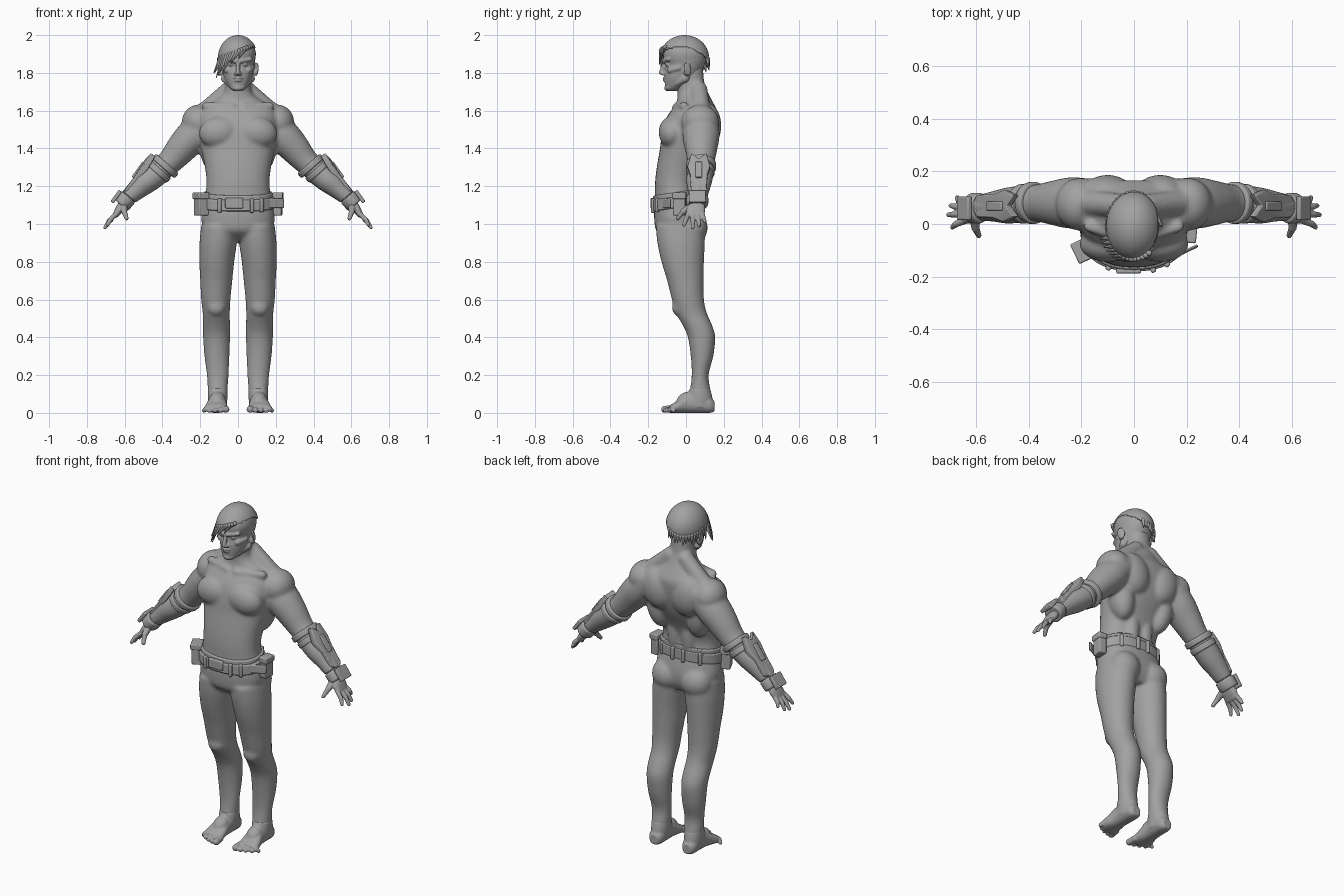
import bpy, bmesh, math
from mathutils import Vector, Matrix, Euler

default = bpy.data.objects.get("Cube")
if default:
    bpy.data.objects.remove(default)

grey = bpy.data.materials.new("plain grey")
grey.use_nodes = True
grey.diffuse_color = (0.36, 0.36, 0.36, 1)
grey.node_tree.nodes["Principled BSDF"].inputs["Base Color"].default_value = grey.diffuse_color

X, Y, Z = Vector((1, 0, 0)), Vector((0, 1, 0)), Vector((0, 0, 1))
ARM_ACROSS = Vector((.75, 0, .66))
ARM_ALONG = Vector((.66, 0, -.75))


def refine(rows, steps=4):
    """Smoothly interpolate between rows of numbers."""
    out = []
    for i in range(len(rows) - 1):
        quad = [rows[max(i - 1, 0)], rows[i], rows[i + 1], rows[min(i + 2, len(rows) - 1)]]
        for k in range(steps):
            t = k / steps
            out.append([b + t / 2 * (c - a + t * (2 * a - 5 * b + 4 * c - d + t * (3 * (b - c) + d - a)))
                        for a, b, c, d in zip(*quad)])
    return out + [list(rows[-1])]


def loft(bm, rows, u=X, v=Y, power=2.0, sides=32):
    """Closed skin over elliptical rings (x, y, z, radius_u, radius_v)."""
    loops = []
    for x, y, z, a, b in rows:
        loop = []
        for i in range(sides):
            c, s = math.cos(math.tau * i / sides), math.sin(math.tau * i / sides)
            c = math.copysign(abs(c) ** (2 / power), c)
            s = math.copysign(abs(s) ** (2 / power), s)
            loop.append(bm.verts.new(Vector((x, y, z)) + u * a * c + v * b * s))
        loops.append(loop)
    for low, high in zip(loops, loops[1:]):
        for i in range(sides):
            j = (i + 1) % sides
            bm.faces.new((low[i], low[j], high[j], high[i]))
    bm.faces.new(loops[0])
    bm.faces.new(loops[-1])


def column(bm, rows, power=2.0):
    """Upright loft from rows (z, front, back, inner, outer)."""
    loft(bm, [((i + o) / 2, (f + k) / 2, z, (o - i) / 2, (k - f) / 2)
              for z, f, k, i, o in refine(rows)], power=power)


def blob(bm, loc, size, rot=(0, 0, 0)):
    bmesh.ops.create_uvsphere(bm, u_segments=24, v_segments=16, radius=1,
                              matrix=Matrix.LocRotScale(Vector(loc), Euler(rot), Vector(size)))


def rod(bm, p, q, r1, r2):
    """Round-ended tapered rod."""
    p, q = Vector(p), Vector(q)
    turn = (q - p).to_track_quat('Z', 'Y').to_matrix().to_4x4()
    bmesh.ops.create_cone(bm, cap_ends=True, segments=12, radius1=r1, radius2=r2,
                          depth=(q - p).length, matrix=Matrix.Translation((p + q) / 2) @ turn)
    blob(bm, p, (r1, r1, r1))
    blob(bm, q, (r2, r2, r2))


def box(bm, loc, size, rot=(0, 0, 0)):
    bmesh.ops.create_cube(bm, size=1, matrix=Matrix.LocRotScale(Vector(loc), Euler(rot), Vector(size)))


def band(bm, loc, a, b, length):
    """Rounded cuff around the arm."""
    rows = []
    for t, k in ((-.5, .9), (-.35, 1), (.35, 1), (.5, .9)):
        rows.append((*(Vector(loc) + ARM_ALONG * length * t), a * k, b * k))
    loft(bm, rows, ARM_ACROSS, Y)


def mirror(bm):
    copy = bmesh.ops.duplicate(bm, geom=bm.verts[:] + bm.edges[:] + bm.faces[:])["geom"]
    for vert in (g for g in copy if isinstance(g, bmesh.types.BMVert)):
        vert.co.x *= -1


def finish(name, bm, voxel=0, smooth=0, bevel=0):
    bmesh.ops.recalc_face_normals(bm, faces=bm.faces[:])
    mesh = bpy.data.meshes.new(name)
    bm.to_mesh(mesh)
    bm.free()
    mesh.materials.append(grey)
    mesh.polygons.foreach_set("use_smooth", [True] * len(mesh.polygons))
    obj = bpy.data.objects.new(name, mesh)
    bpy.context.collection.objects.link(obj)
    if voxel:
        mod = obj.modifiers.new("fuse", 'REMESH')
        mod.mode, mod.voxel_size, mod.use_smooth_shade = 'VOXEL', voxel, True
        mod = obj.modifiers.new("soften", 'SMOOTH')
        mod.factor, mod.iterations = .5, smooth
    else:
        mesh.set_sharp_from_angle(angle=math.radians(40))
    if bevel:
        mod = obj.modifiers.new("round edges", 'BEVEL')
        mod.width, mod.segments = bevel, 2
    return obj


# Body: legs, arms and paired muscles, mirrored, then trunk and neck
bm = bmesh.new()
column(bm, [(.05, 0, .14, .06, .155), (.12, .02, .13, .055, .16), (.2, .03, .12, .05, .165),
            (.3, .025, .145, .045, .178), (.4, .01, .155, .042, .185), (.46, -.015, .14, .042, .187),
            (.53, -.055, .11, .043, .187), (.6, -.075, .095, .04, .195), (.7, -.1, .093, .03, .2),
            (.8, -.13, .095, .02, .205), (.9, -.152, .1, .006, .204), (.99, -.16, .1, .0, .195)])
loft(bm, refine([(.15, .08, 1.56, .08, .09), (.235, .08, 1.47, .09, .098), (.3, .08, 1.4, .082, .086),
                 (.36, .08, 1.33, .068, .072), (.42, .075, 1.28, .065, .068), (.48, .07, 1.23, .06, .062),
                 (.55, .065, 1.165, .045, .05), (.61, .06, 1.11, .032, .04)]), ARM_ACROSS, Y)
blob(bm, (.21, .075, 1.54), (.088, .1, .092))                     # shoulder
blob(bm, (.1, -.075, 1.485), (.108, .07, .085), (0, .15, 0))      # chest
blob(bm, (.1, .115, 1.52), (.095, .072, .12), (0, .25, 0))        # shoulder blade
blob(bm, (.135, .05, 1.4), (.07, .08, .14), (0, .15, 0))          # side of back
blob(bm, (.045, .03, 1.26), (.045, .045, .16))                    # lower back
blob(bm, (.095, .03, .98), (.09, .085, .09))                      # seat
blob(bm, (.115, -.035, .56), (.05, .04, .05))                     # knee
rod(bm, (.05, .07, 1.71), (.17, .08, 1.6), .045, .05)             # neck slope
rod(bm, (.045, .02, 1.79), (.012, -.04, 1.64), .018, .014)        # neck tendon
rod(bm, (.03, -.055, 1.62), (.17, -.01, 1.625), .02, .022)        # collarbone
mirror(bm)
column(bm, [(z, f, k, -a, a) for z, f, k, a in (
    (.91, -.09, .06, .12), (.96, -.155, .085, .175), (1.02, -.168, .09, .194), (1.08, -.168, .08, .188),
    (1.16, -.165, .06, .173), (1.22, -.164, .055, .167), (1.3, -.155, .08, .175), (1.4, -.138, .13, .196),
    (1.48, -.128, .155, .21), (1.55, -.11, .165, .21), (1.6, -.08, .165, .2), (1.64, -.05, .145, .15),
    (1.69, -.045, .12, .08), (1.75, -.05, .097, .066), (1.84, -.05, .09, .066))], 2.25)
finish("body", bm, .0085, 10)

# Hands
bm = bmesh.new()
loft(bm, refine([(.58, .06, 1.14, .03, .036), (.605, .058, 1.11, .025, .038), (.63, .052, 1.075, .022, .05),
                 (.65, .048, 1.045, .015, .046)]), ARM_ACROSS, Y, 2.4)
for base, reach, tip in ((.085, .672, .1), (.062, .695, .07), (.038, .704, .035), (.012, .69, -.012)):
    drop = 1.04 - (reach - .648) * 1.05
    middle = ((.65 + reach) / 2 + .006, (base + tip) / 2, (1.05 + drop) / 2)
    rod(bm, (.643, base, 1.055), middle, .0135, .0125)
    rod(bm, middle, (reach, tip, drop), .0125, .0095)
rod(bm, (.605, .035, 1.1), (.602, -.015, 1.065), .022, .016)
rod(bm, (.602, -.015, 1.065), (.59, -.043, 1.03), .015, .011)
mirror(bm)
finish("hands", bm, .004, 3)

# Feet
bm = bmesh.new()
loft(bm, refine([(.108, .15, .035, .026, .028), (.108, .125, .042, .042, .042), (.108, .07, .055, .047, .055),
                 (.11, .01, .05, .048, .05), (.114, -.04, .034, .058, .034), (.117, -.085, .02, .062, .02)]),
     X, Z, 2.3)
column(bm, [(.03, -.005, .145, .06, .155), (.08, .005, .14, .056, .16), (.13, .02, .128, .055, .16)])
blob(bm, (.11, -.0, .07), (.042, .055, .038), (.5, 0, 0))
for i in range(5):
    size = .019 if i == 0 else .0145 - .0008 * i
    x = .068 + .026 * i
    rod(bm, (x, -.07, .022), (x + .003 * i - .004, -.113 + .006 * i * i / 2, size), size, size)
mirror(bm)
finish("feet", bm, .005, 3)

# Head with face
bm = bmesh.new()
blob(bm, (.036, -.094, 1.845), (.017, .017, .012))                # eye
rod(bm, (.012, -.116, 1.862), (.068, -.094, 1.872), .012, .01)    # brow
rod(bm, (.055, -.082, 1.815), (.075, -.04, 1.825), .018, .015)    # cheekbone
rod(bm, (.02, -.088, 1.725), (.068, -.005, 1.77), .018, .022)     # jaw
blob(bm, (.01, -.122, 1.795), (.011, .012, .009))                 # nostril
blob(bm, (.098, .008, 1.82), (.008, .022, .036), (.2, 0, .4))     # ear
blob(bm, (.09, .0, 1.803), (.012, .012, .018))
mirror(bm)
column(bm, [(z, f, k, -a, a) for z, f, k, a in (
    (1.705, -.1, -.045, .025), (1.725, -.11, .0, .048), (1.765, -.113, .05, .07), (1.8, -.113, .075, .079),
    (1.845, -.106, .1, .086), (1.875, -.118, .108, .092), (1.91, -.12, .108, .094), (1.95, -.1, .09, .08),
    (1.98, -.055, .05, .045))], 2.15)
rod(bm, (0, -.113, 1.858), (0, -.132, 1.802), .009, .012)         # nose
blob(bm, (0, -.112, 1.773), (.026, .012, .006))                   # upper lip
blob(bm, (0, -.111, 1.759), (.022, .012, .006))                   # lower lip
blob(bm, (0, -.097, 1.72), (.026, .018, .017))                    # chin
finish("head", bm, .0045, 3)


def hairline(x, y):
    return 1.9 + .4 * x - .4 * max(0, y)


# Hair: cap cut along a slanted hairline, with pointed locks on its fringe
bm = bmesh.new()
bmesh.ops.create_uvsphere(bm, u_segments=64, v_segments=48, radius=1,
                          matrix=Matrix.LocRotScale(Vector((0, -.008, 1.88)), None, Vector((.106, .13, .12))))
low = [v for v in bm.verts if v.co.z < hairline(v.co.x, v.co.y)]
bmesh.ops.delete(bm, geom=low, context='VERTS')
cap = finish("hair_cap", bm)
solid = cap.modifiers.new("thickness", 'SOLIDIFY')
solid.thickness = .014

bm = bmesh.new()
for i in range(30):
    degrees = -55 - 8 * i
    t = math.radians(degrees)
    x, y = .1 * math.cos(t), .125 * math.sin(t) - .008
    length = .03 + .06 * math.exp(-((degrees + 135) / 35) ** 2) + .01 * (i % 3)
    top = Vector((x, y, hairline(x, y) + .015))
    tip = top + Vector((-.03 if y < -.05 else 0, 0, -length)) + Vector((x, y, 0)) * .06
    rod(bm, top, tip, .011, .002)
finish("hair_locks", bm)

# Arm guards: elbow rings, sleeve and wrist cuff
bm = bmesh.new()
band(bm, (.385, .08, 1.307), .08, .08, .035)
band(bm, (.42, .077, 1.278), .073, .075, .035)
loft(bm, refine([(.43, .076, 1.268, .068, .07), (.48, .07, 1.228, .066, .068), (.53, .067, 1.185, .055, .058),
                 (.575, .063, 1.145, .045, .05)]), ARM_ACROSS, Y)
band(bm, (.6, .06, 1.122), .048, .058, .06)
mirror(bm)
finish("arm_guards", bm, bevel=.003)

# Notched plates on the outside of the forearms
bm = bmesh.new()
along, out = Vector((.58, 0, -.81)), Vector((.81, 0, .58))
half = [(-.1, 0), (-.14, .04), (-.06, .06), (0, .045), (.1, .042), (.13, 0)]
outline = half + [(a, -w) for a, w in half[-2:0:-1]]
layers = []
for lift in (-.022, .008):
    layers.append([bm.verts.new(Vector((.54, .068, 1.263)) + along * a + Y * w + out * (lift - 4 * w * w))
                   for a, w in outline])
for i in range(len(outline)):
    j = (i + 1) % len(outline)
    bm.faces.new((layers[0][i], layers[0][j], layers[1][j], layers[1][i]))
caps = [bm.faces.new(layer) for layer in layers]
bmesh.ops.triangulate(bm, faces=caps)
slant = math.atan2(.81, .58)
box(bm, (.645, .06, 1.145), (.075, .09, .02), (0, slant, 0))
box(bm, (.525, .068, 1.285), (.1, .035, .022), (0, slant, 0))
mirror(bm)
finish("forearm_plates", bm, bevel=.005)

# Belt and waistband, higher at the back
bm = bmesh.new()
tilted = Vector((0, 1, .15))
for low, high, a, b in ((1.085, 1.145, .194, .127), (1.14, 1.168, .183, .121)):
    loft(bm, [(0, -.053, z, a, b) for z in (low, high)], X, tilted, 2.25, 48)
finish("belt", bm, bevel=.006)

# Buckle, loops, pouches and strap end
bm = bmesh.new()
box(bm, (-.02, -.178, 1.11), (.095, .02, .055))
for degrees in (-120, -68, -50, 50, 80, 100, 130):
    t = math.radians(degrees)
    x, y = .194 * math.cos(t), .13 * math.sin(t)
    box(bm, (x, y - .053, 1.115 + .15 * y), (.02, .022, .075), (0, 0, math.atan2(y / .13 * .194, x) + math.pi / 2))
box(bm, (-.195, -.1, 1.1), (.055, .075, .11), (0, 0, .45))
box(bm, (-.197, -.102, 1.15), (.063, .083, .035), (0, 0, .45))
box(bm, (.21, -.035, 1.1), (.045, .065, .11), (0, 0, -.1))
box(bm, (.212, -.035, 1.15), (.053, .073, .035), (0, 0, -.1))
box(bm, (.18, -.112, 1.11), (.14, .012, .05), (0, 0, .45))
finish("belt_fittings", bm, bevel=.006)
